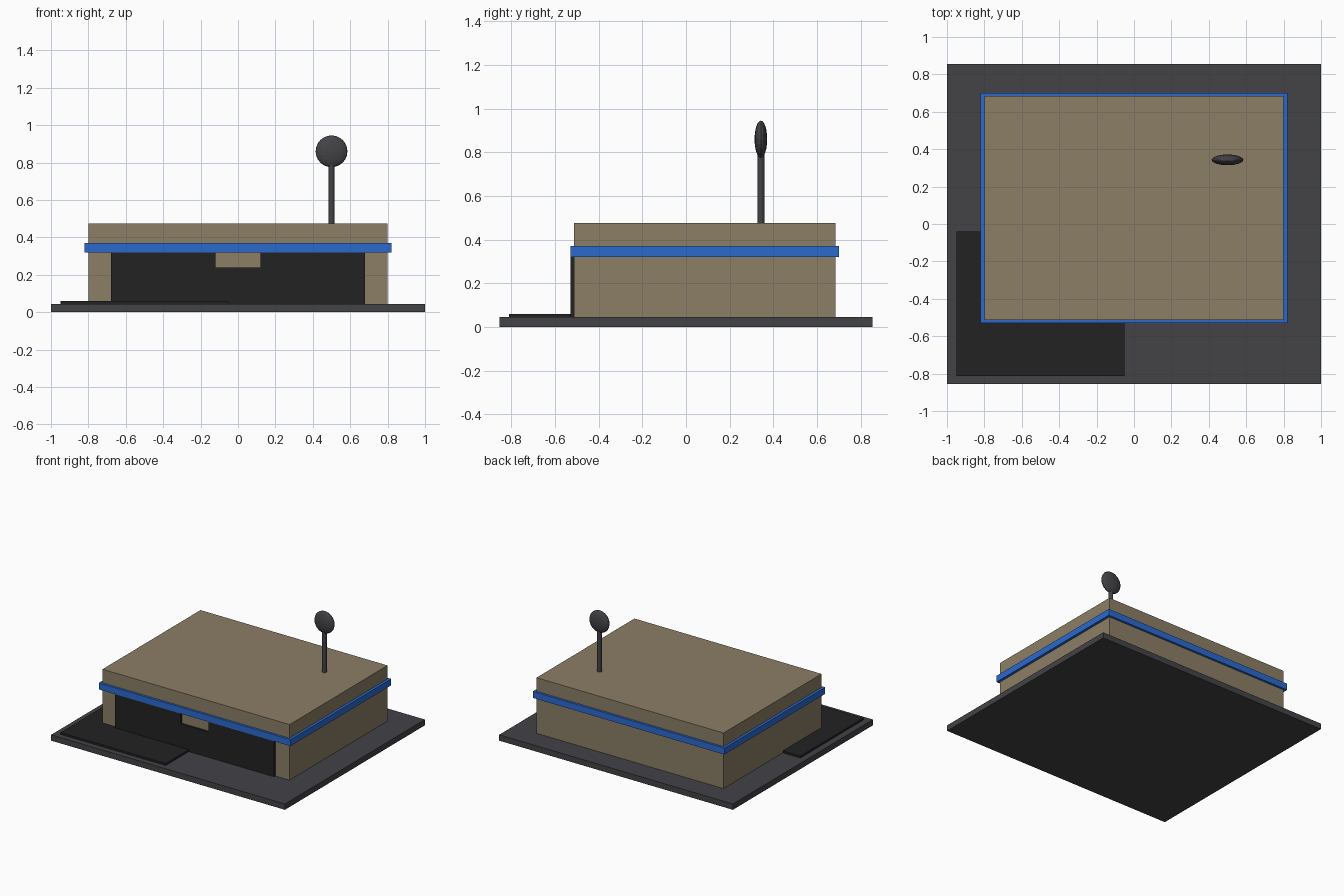
import bpy

cube = bpy.data.objects.get("Cube")
if cube:
    bpy.data.objects.remove(cube, do_unlink=True)


def make_material(name, rgb):
    mat = bpy.data.materials.new(name)
    mat.use_nodes = True
    colour = (*rgb, 1.0)
    mat.diffuse_color = colour
    mat.node_tree.nodes["Principled BSDF"].inputs["Base Color"].default_value = colour
    return mat


tan = make_material("sand_tan", (0.258, 0.209, 0.130))
grey = make_material("dark_grey", (0.056, 0.054, 0.061))
blue = make_material("trim_blue", (0.025, 0.144, 0.624))
black = make_material("asphalt_black", (0.016, 0.016, 0.016))


def finish(name, mat):
    obj = bpy.context.object
    obj.name = name
    obj.data.materials.append(mat)
    return obj


def box(name, mat, x, y, z):
    """Box from (min, max) ranges on each axis."""
    ranges = (x, y, z)
    bpy.ops.mesh.primitive_cube_add(size=1, location=[(a + b) / 2 for a, b in ranges])
    obj = finish(name, mat)
    obj.scale = [b - a for a, b in ranges]
    bpy.ops.object.transform_apply(location=False, rotation=False, scale=True)
    return obj


GROUND, ROOF = 0.045, 0.475
FRONT, BACK = -0.513, 0.684

# Ground slab and the paved corner pad
box("ground_slab", grey, (-1, 1), (-0.855, 0.855), (0, GROUND))
box("paved_pad", black, (-0.95, -0.05), (-0.812, -0.04), (GROUND - 0.01, 0.06))

# Building and the trim band around it
box("building", tan, (-0.8, 0.8), (FRONT, BACK), (GROUND, ROOF))
box("trim_band", blue, (-0.82, 0.82), (FRONT - 0.017, BACK + 0.017), (0.32, 0.37))

# Dark frontage: two tall panels and a lower one between them
depth = (FRONT - 0.016, FRONT + 0.01)
for side, x in (("right", (-0.68, -0.12)), ("left", (0.12, 0.68))):
    box(side + "_front_panel", black, x, depth, (GROUND, 0.32))
box("middle_front_panel", black, (-0.12, 0.12), depth, (GROUND, 0.24))

# Roof mast with its flattened dish
bpy.ops.mesh.primitive_cylinder_add(vertices=12, radius=0.016, depth=0.37,
                                    location=(0.5, 0.343, 0.645))
finish("roof_mast", grey)
bpy.ops.mesh.primitive_uv_sphere_add(segments=16, ring_count=12, radius=0.085,
                                     location=(0.5, 0.343, 0.86))
dish = finish("roof_dish", grey)
dish.scale.y = 0.34
bpy.ops.object.transform_apply(location=False, rotation=False, scale=True)
